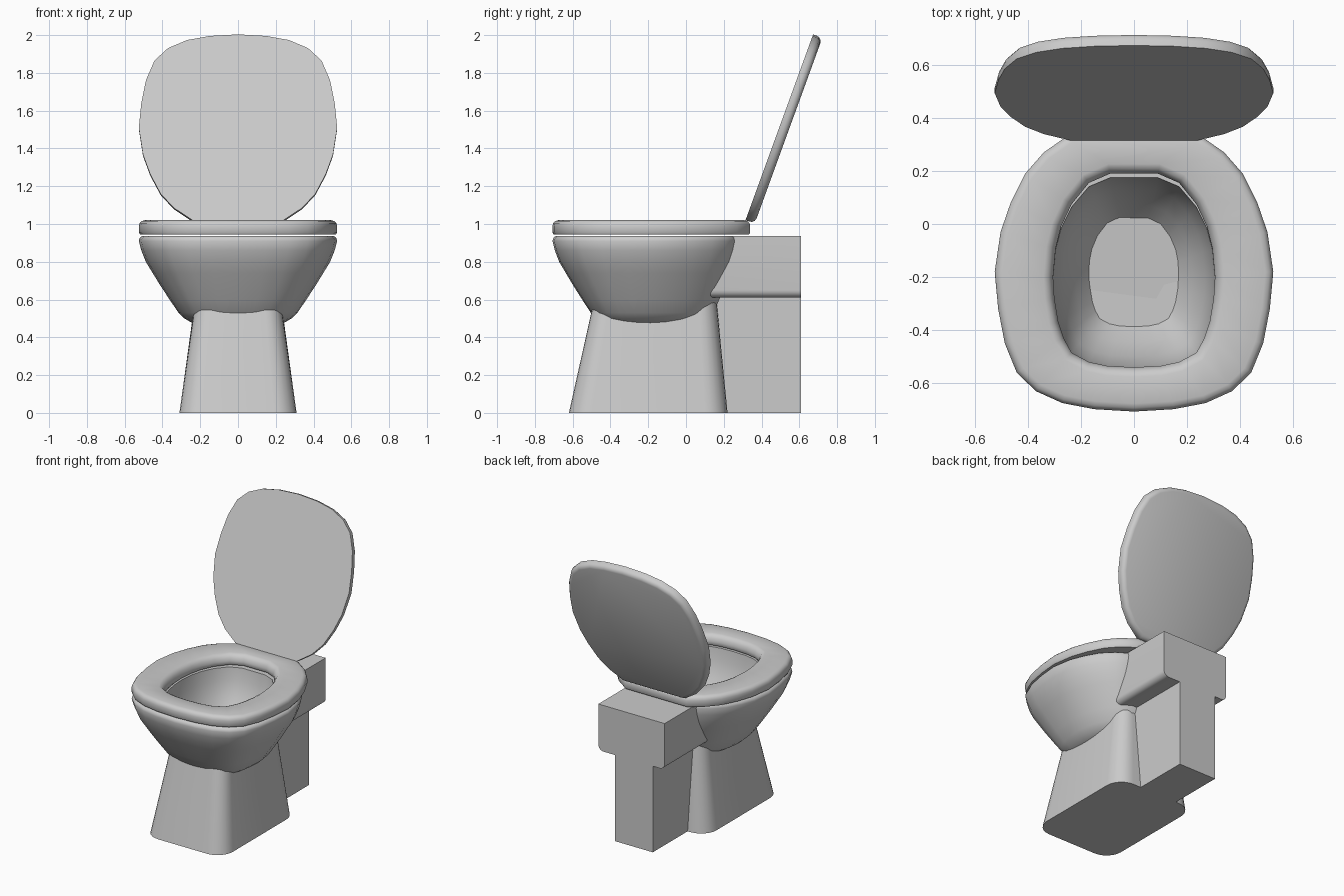
import bpy, bmesh, math
from mathutils import Vector, Matrix

cube = bpy.data.objects.get("Cube")
if cube:
    bpy.data.objects.remove(cube, do_unlink=True)

ceramic = bpy.data.materials.new("light grey ceramic")
ceramic.use_nodes = True
GREY = (0.6, 0.6, 0.6, 1)
ceramic.diffuse_color = GREY
ceramic.node_tree.nodes["Principled BSDF"].inputs["Base Color"].default_value = GREY


def loft(name, rings, closed=False, angle=35):
    """Skin a list of equal-length rings; cap the ends unless the loop closes."""
    bm = bmesh.new()
    loops = [[bm.verts.new(p) for p in ring] for ring in rings]
    n = len(loops[0])
    pairs = list(zip(loops, loops[1:]))
    if closed:
        pairs.append((loops[-1], loops[0]))
    else:
        bm.faces.new(loops[0])
        bm.faces.new(loops[-1])
    for a, b in pairs:
        for i in range(n):
            j = (i + 1) % n
            bm.faces.new((a[i], a[j], b[j], b[i]))
    bmesh.ops.recalc_face_normals(bm, faces=bm.faces[:])
    mesh = bpy.data.meshes.new(name)
    bm.to_mesh(mesh)
    bm.free()
    mesh.materials.append(ceramic)
    obj = bpy.data.objects.new(name, mesh)
    bpy.context.collection.objects.link(obj)
    bpy.ops.object.select_all(action="DESELECT")
    obj.select_set(True)
    bpy.context.view_layer.objects.active = obj
    bpy.ops.object.shade_smooth_by_angle(angle=math.radians(angle))
    return obj


def mirrored(half):
    """Full outline from the +x half, front to rear."""
    return half + [(-x, y) for x, y in reversed(half[1:])]


def inset(outline, d, z):
    """Ring at height z, moved inward by d (counter-clockwise outline)."""
    ring, n = [], len(outline)
    for i in range(n):
        prev, here, nxt = (Vector(outline[k % n]) for k in (i - 1, i, i + 1))
        a, b = (here - prev).normalized(), (nxt - here).normalized()
        t = (a + b).normalized()
        p = here + Vector((-t.y, t.x)) * d / max(0.5, t.dot(a))
        ring.append((p.x, p.y, z))
    return ring


def scaled(outline, s, rear, z, cy=-0.2):
    """Ring at height z, scaled about the bowl centre, with its own rear reach."""
    return [(x * s, cy + (y - cy) * (rear if y > cy else s), z) for x, y in outline]


# Seat: outer outline, hole outline, rounded upper edges
outer = mirrored([(0, -.707), (.15, -.698), (.27, -.675), (.37, -.63), (.442, -.56),
                  (.487, -.45), (.512, -.32), (.525, -.18), (.503, -.03),
                  (.465, .08), (.41, .19), (.34, .27), (.24, .34)])
hole = mirrored([(0, -.54), (.1, -.535), (.17, -.52), (.235, -.485), (.265, -.43),
                 (.285, -.37), (.3, -.28), (.305, -.2), (.295, -.09),
                 (.275, -.01), (.235, .075), (.17, .155), (.09, .19)])
rim = [(.006, .945), (0, .955), (0, .99), (.004, 1.004), (.014, 1.015), (.03, 1.02)]
lip = [(.036, 1.02), (.018, 1.012), (.006, .995), (0, .975), (0, .955), (.006, .945)]
loft("seat_ring", [inset(outer, d, z) for d, z in rim]
     + [inset(hole, -d, z) for d, z in lip], closed=True)

# Lid: same outline, flat inner face, rounded outer edge, swung open on the rear edge
lid = loft("lid", [inset(outer, d, z) for d, z in
                   [(0, 0), (0, .022), (.004, .036), (.014, .047), (.028, .052)]])
lid.data.transform(Matrix.Translation((0, .315, 1.02))
                   @ Matrix.Rotation(math.radians(-110), 4, "X")
                   @ Matrix.Translation((0, -.34, 0)))

# Bowl: outer skin up to the rim, then down the hollow to its floor
shell = [(.12, .445), (.3, .455), (.47, .478), (.54, .5), (.6, .53), (.69, .6),
         (.79, .68), (.86, .74), (.93, .8), (.975, .86), (1, .91), (.99, .927),
         (.965, .937)]
hollow = [(1, .937), (.97, .85), (.88, .75), (.72, .65), (.55, .575)]
loft("bowl", [scaled(outer, s, .87 * s ** .6, z) for s, z in shell]
     + [scaled(hole, s, .96 * s, z) for s, z in hollow], angle=45)


# Pedestal: tapered rounded box, its top hidden in the bowl
def rounded_box(hx, y0, y1, r, steps=6):
    pts = []
    for cx, cy, start in ((hx - r, y1 - r, 0), (r - hx, y1 - r, 90),
                          (r - hx, y0 + r, 180), (hx - r, y0 + r, 270)):
        for i in range(steps + 1):
            a = math.radians(start + 90 * i / steps)
            pts.append((cx + r * math.cos(a), cy + r * math.sin(a)))
    return pts


foot = [(x, y, 0) for x, y in rounded_box(.31, -.62, .22, .12)]
neck = [(x, y, .56 + max(0, y) * .3) for x, y in rounded_box(.23, -.495, .16, .09)]
loft("pedestal", [foot, neck])

# Rear support: T-shaped section with rounded lower shoulders, run front to back
R, SHOULDER, TOP = .04, .61, .937
arc = [(.26 - R + R * math.sin(a), SHOULDER + R - R * math.cos(a))
       for a in [math.radians(15 * i) for i in range(7)]]
wing = arc + [(.26, TOP)]
section = ([(.128, 0), (.128, SHOULDER)] + wing
           + [(-x, z) for x, z in reversed(wing)] + [(-.167, SHOULDER), (-.167, 0)])
front = [(x, .1 + .09 * max(0, z - SHOULDER) / (TOP - SHOULDER), z) for x, z in section]
back = [(x, .61, z) for x, z in section]
loft("rear_support", [front, back])
